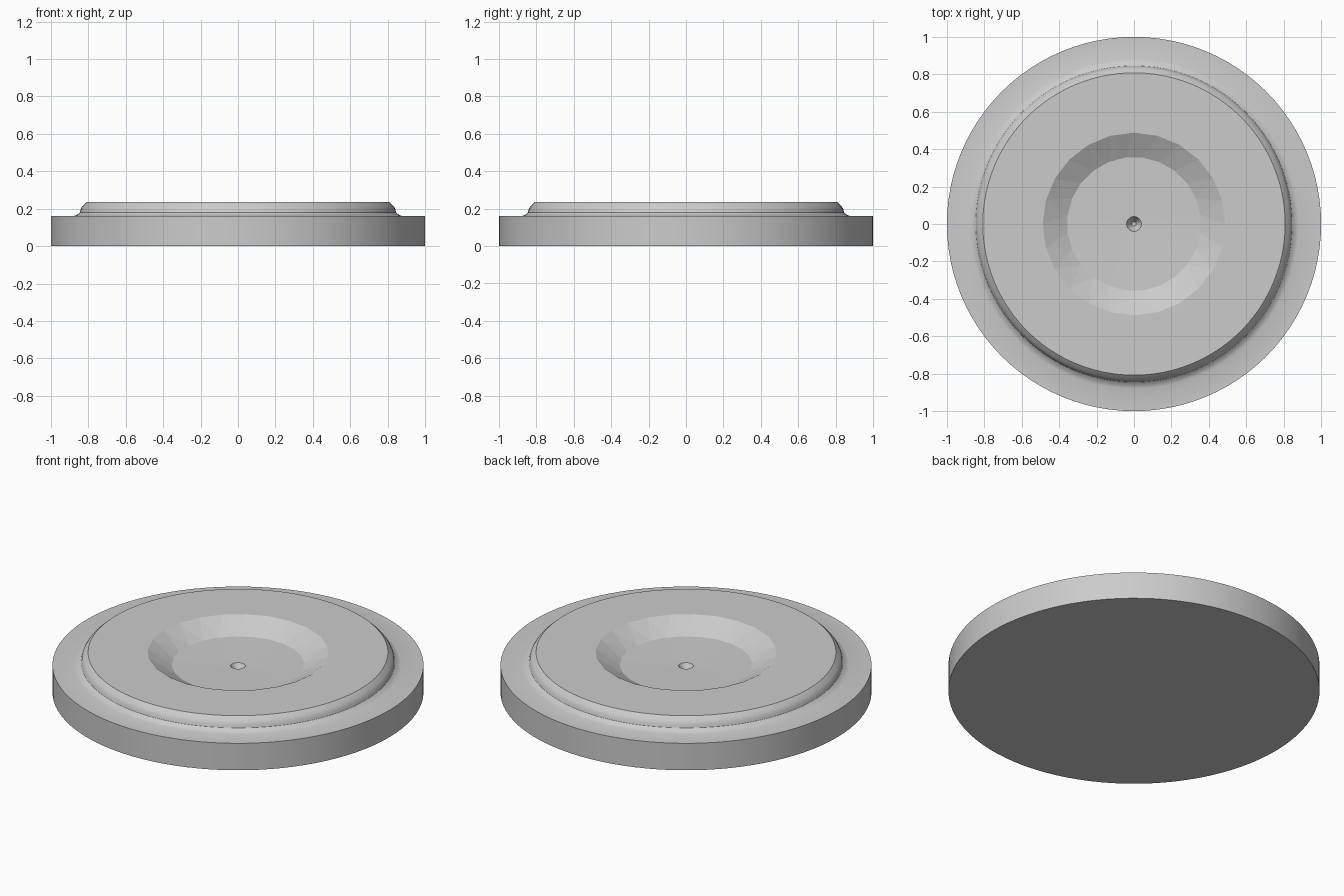
import bpy
import bmesh
from math import cos, sin, pi, radians

cube = bpy.data.objects.get("Cube")
if cube:
    bpy.data.objects.remove(cube, do_unlink=True)

grey = bpy.data.materials.new("plain grey")
grey.use_nodes = True
colour = (0.6, 0.6, 0.6, 1)
grey.diffuse_color = colour
grey.node_tree.nodes["Principled BSDF"].inputs["Base Color"].default_value = colour


def ring(bm, radius, z, sides, shift=0.0):
    """Circle of vertices; shift turns it by a fraction of one side."""
    step = 2 * pi / sides
    return [bm.verts.new((radius * cos((i + shift) * step),
                          radius * sin((i + shift) * step), z))
            for i in range(sides)]


def join(bm, a, b, zigzag=False):
    """Skin two rings: quads, staggered triangles, or a halving of sides."""
    n, m = len(a), len(b)
    for i in range(m):
        j = (i + 1) % m
        if n == 2 * m:
            k, mid, end = 2 * i, 2 * i + 1, (2 * i + 2) % n
            bm.faces.new((a[k], a[mid], b[i]))
            bm.faces.new((a[mid], b[j], b[i]))
            bm.faces.new((a[mid], a[end], b[j]))
        elif zigzag:
            bm.faces.new((a[i], a[j], b[i]))
            bm.faces.new((a[j], b[j], b[i]))
        else:
            bm.faces.new((a[i], a[j], b[j], b[i]))


bm = bmesh.new()

# Round base and raised collar, from the outer foot inwards
outer = [(1.0, 0.0), (1.0, 0.16), (0.88, 0.16), (0.86, 0.167), (0.845, 0.18),
         (0.84, 0.2), (0.83, 0.215), (0.808, 0.235)]
rings = [ring(bm, r, z, 96) for r, z in outer]
bm.faces.new(rings[0][::-1])
for a, b in zip(rings, rings[1:]):
    join(bm, a, b)

# Flat top, narrowing to a coarser rim
middle = ring(bm, 0.65, 0.235, 48)
join(bm, rings[-1], middle)
rim = ring(bm, 0.488, 0.235, 24)
join(bm, middle, rim)

# Faceted dish wall, shallow floor and centre pit
floor_edge = ring(bm, 0.358, 0.163, 24, 0.5)
join(bm, rim, floor_edge, zigzag=True)
pit_edge = ring(bm, 0.04, 0.155, 24, 0.5)
join(bm, floor_edge, pit_edge)
pit_floor = ring(bm, 0.012, 0.11, 24, 0.5)
join(bm, pit_edge, pit_floor)
bm.faces.new(pit_floor)

bmesh.ops.recalc_face_normals(bm, faces=bm.faces)
mesh = bpy.data.meshes.new("dished_round_base")
bm.to_mesh(mesh)
bm.free()
base = bpy.data.objects.new("dished_round_base", mesh)
base.data.materials.append(grey)
bpy.context.collection.objects.link(base)

# Smooth outside, faceted dish
bpy.context.view_layer.objects.active = base
base.select_set(True)
bpy.ops.object.shade_smooth_by_angle(angle=radians(25))
for face in mesh.polygons:
    if face.center.xy.length < 0.48:
        face.use_smooth = False
